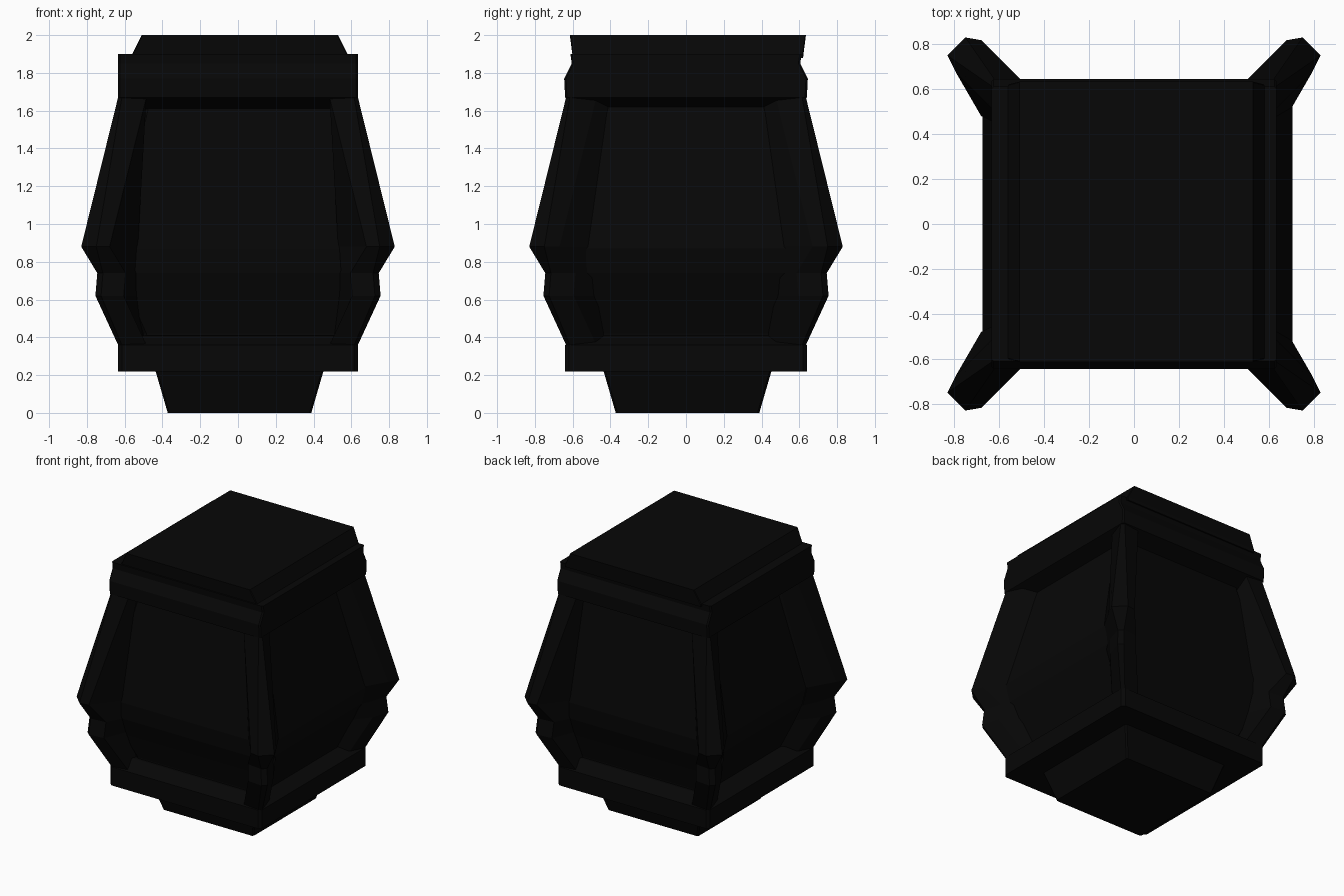
import bpy
import bmesh

cube = bpy.data.objects.get("Cube")
if cube:
    bpy.data.objects.remove(cube, do_unlink=True)

# Single flat colour
black = bpy.data.materials.new("matte black")
black.use_nodes = True
COLOUR = (0.002, 0.002, 0.002, 1)
black.diffuse_color = COLOUR
black.node_tree.nodes["Principled BSDF"].inputs["Base Color"].default_value = COLOUR


def loft(name, rings, centre=(0, 0)):
    """Join a stack of equal-length rings into a closed solid."""
    bm = bmesh.new()
    loops = [[bm.verts.new((x + centre[0], y + centre[1], z)) for x, y, z in ring]
             for ring in rings]
    count = len(loops[0])
    for low, high in zip(loops, loops[1:]):
        for i in range(count):
            j = (i + 1) % count
            bm.faces.new((low[i], low[j], high[j], high[i]))
    bm.faces.new(loops[0][::-1])
    bm.faces.new(loops[-1])
    bmesh.ops.recalc_face_normals(bm, faces=bm.faces)
    mesh = bpy.data.meshes.new(name)
    bm.to_mesh(mesh)
    bm.free()
    mesh.materials.append(black)
    obj = bpy.data.objects.new(name, mesh)
    bpy.context.collection.objects.link(obj)


def block_ring(hx, hy, z, cut):
    """Rectangle with its corners cut off."""
    a, b = hx - cut, hy - cut
    return [(hx, -b, z), (hx, b, z), (a, hy, z), (-a, hy, z),
            (-hx, b, z), (-hx, -b, z), (-a, -hy, z), (a, -hy, z)]


def block(name, profile, cut, centre=(0, 0)):
    loft(name, [block_ring(hx, hy, z, cut) for hx, hy, z in profile], centre)


def post_ring(z, reach, cut, root_y_side, root_x_side, sx, sy):
    """Corner section: core, flared roots, shoulders and a chamfered tip."""
    section = [(0.3, 0.3), root_y_side, (reach - 0.15, reach - 0.012),
               (reach - cut, reach), (reach, reach - cut),
               (reach - 0.04, reach - 0.16), root_x_side]
    return [(sx * x, sy * y, z) for x, y in section]


# Tapered foot
block("foot", [(0.38, 0.38, 0), (0.45, 0.45, 0.24)], 0.01, (0.008, 0.008))

# Lower frame with a sloping sill
block("lower_frame", [(0.635, 0.64, 0.22), (0.635, 0.64, 0.36), (0.53, 0.53, 0.41)], 0.02)

# Bulging panel body
block("panel_body", [(0.50, 0.50, 0.30), (0.52, 0.51, 0.42), (0.60, 0.57, 0.60),
                     (0.66, 0.62, 0.74), (0.69, 0.637, 0.87), (0.50, 0.52, 1.65)],
      0.02, (0.015, 0))

# Upper frame and lid
block("upper_frame", [(0.50, 0.52, 1.61), (0.635, 0.64, 1.67), (0.635, 0.645, 1.77),
                      (0.635, 0.605, 1.85), (0.635, 0.612, 1.90)], 0.01)
block("lid", [(0.57, 0.61, 1.88), (0.57, 0.612, 1.90), (0.52, 0.625, 2.0)],
      0.005, (0.01, 0.01))

# Four corner posts, flared where they meet the panels
POST = [(0.23, 0.632, 0.02, (0.50, 0.48), (0.50, 0.42)),
        (0.36, 0.635, 0.02, (0.50, 0.48), (0.50, 0.42)),
        (0.62, 0.755, 0.03, (0.53, 0.56), (0.60, 0.46)),
        (0.74, 0.745, 0.03, (0.53, 0.60), (0.65, 0.47)),
        (0.88, 0.83, 0.08, (0.53, 0.63), (0.68, 0.48)),
        (1.67, 0.635, 0.02, (0.49, 0.50), (0.50, 0.39)),
        (1.75, 0.632, 0.02, (0.49, 0.50), (0.50, 0.39))]
for side, sx in (("left", 1), ("right", -1)):
    for end, sy in (("front", -1), ("back", 1)):
        loft(f"{end}_{side}_post", [post_ring(*row, sx, sy) for row in POST])
